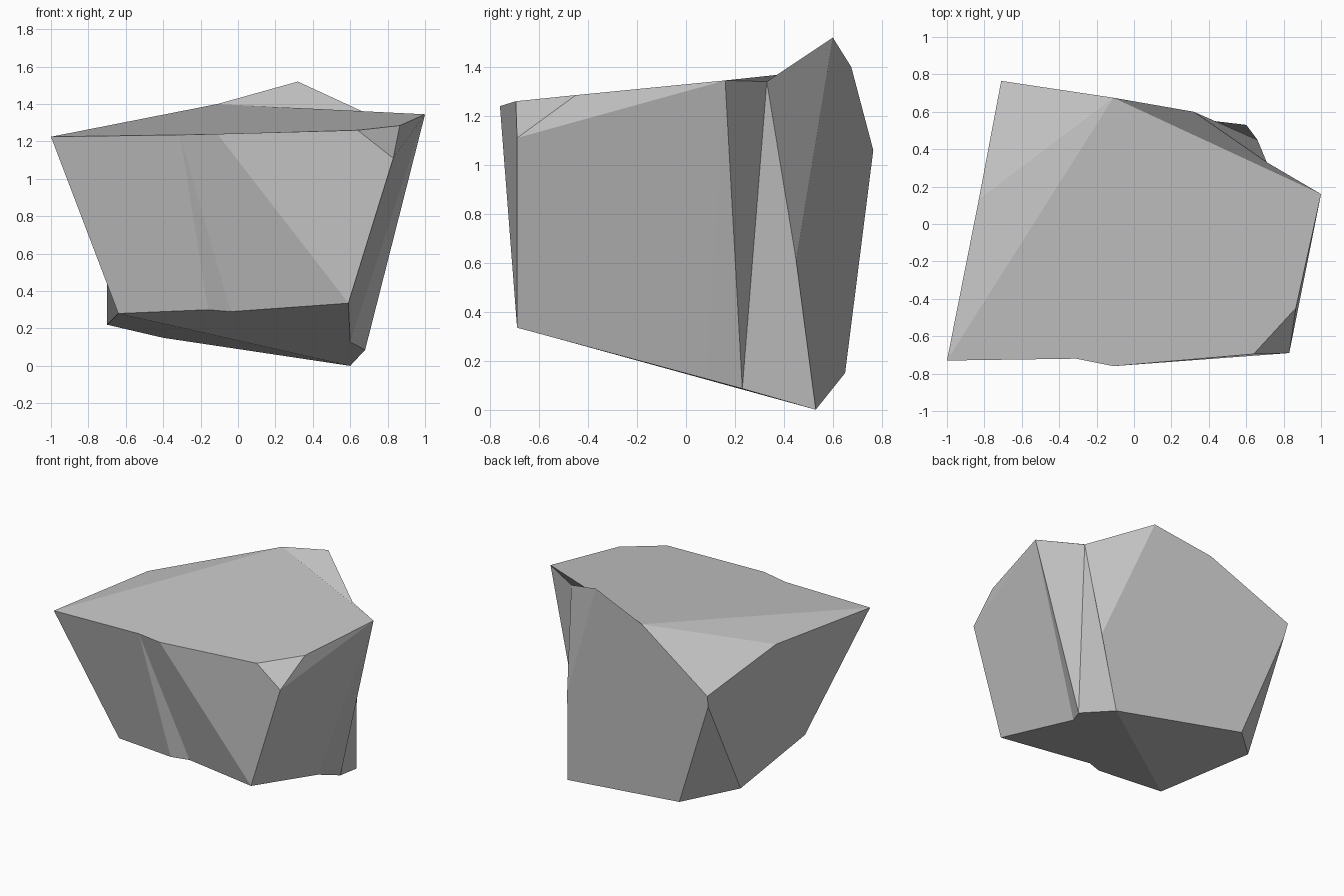
import bpy
import bmesh

default_cube = bpy.data.objects.get("Cube")
if default_cube:
    bpy.data.objects.remove(default_cube, do_unlink=True)

# Stone colour
stone = bpy.data.materials.new("grey_stone")
stone.use_nodes = True
grey = (0.56, 0.56, 0.56, 1)
stone.diffuse_color = grey
shader = next(n for n in stone.node_tree.nodes if n.type == "BSDF_PRINCIPLED")
shader.inputs["Base Color"].default_value = grey
shader.inputs["Roughness"].default_value = 0.9

# Corners of the boulder, upper rim first, then the shoulder and the foot
corners = {
    "A": (-1, -.73, 1.225), "B": (-.31, -.72, 1.235), "C": (-.11, -.76, 1.24),
    "D": (.64, -.695, 1.26), "E": (.83, -.69, 1.11), "F": (.865, -.45, 1.285),
    "G": (1, .16, 1.345), "H": (.71, .33, 1.34), "I": (.32, .6, 1.52),
    "J": (-.11, .675, 1.4), "K": (-.71, .765, 1.06), "L": (-.83, .13, 1.236),
    "V": (-.7, .74, .97), "W": (.66, .45, .61),
    "M": (-.64, -.48, .28), "N": (-.16, -.56, .3), "O": (-.04, -.51, .29),
    "P": (.59, -.69, .335), "Q": (.6, .08, .127), "R": (.68, .23, .086),
    "S": (.6, .53, 0), "T": (-.4, .65, .15), "U": (-.7, .36, .22),
}

# Broken facets, each named by the corners around it
facets = [
    "ABCDFGJ", "AJL", "GHIJ",       # sloping top
    "LJK", "DEF",                   # chipped top corners
    "ABNM", "BON", "BCO",           # front with its notch
    "CDEP", "CPO",
    "EFG", "EGQP", "GRQ",           # left side
    "GHR", "HWSR", "HIW",           # back notch
    "IJKVTSW",                      # back
    "ALKVUM", "UTV",                # right side and its chip
    "MNOPQRS", "MSTU",              # underside
]

bm = bmesh.new()
verts = {name: bm.verts.new(place) for name, place in corners.items()}
for facet in facets:
    bm.faces.new([verts[name] for name in facet])
bmesh.ops.recalc_face_normals(bm, faces=bm.faces)
for face in bm.faces:
    face.smooth = False

mesh = bpy.data.meshes.new("boulder")
bm.to_mesh(mesh)
bm.free()
mesh.materials.append(stone)
boulder = bpy.data.objects.new("boulder", mesh)
bpy.context.scene.collection.objects.link(boulder)
